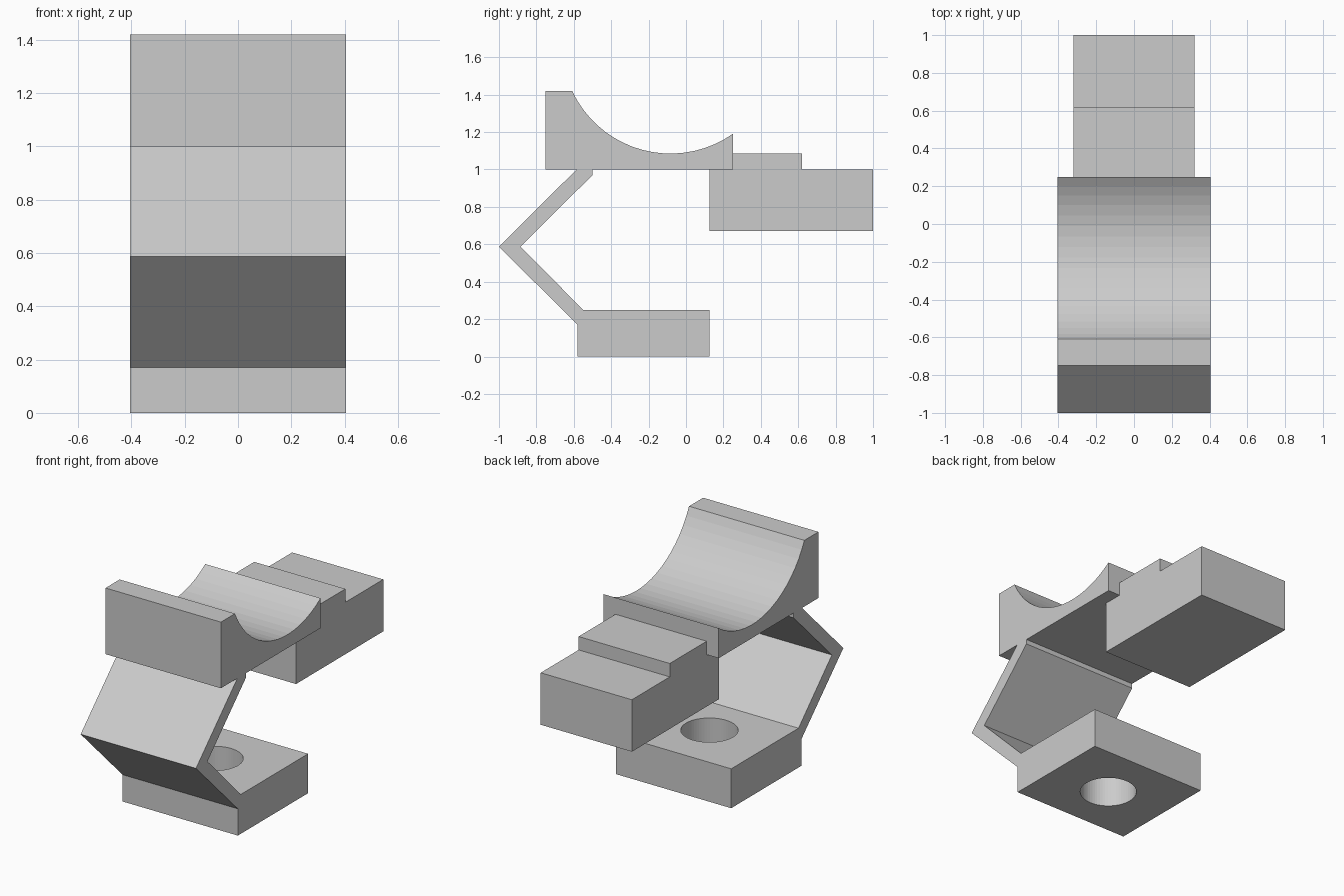
import bpy, bmesh, math

if "Cube" in bpy.data.objects:
    bpy.data.objects.remove(bpy.data.objects["Cube"])


def prism(name, profile, half_width):
    """Extrude a closed (y, z) profile symmetrically along x."""
    bm = bmesh.new()
    face = bm.faces.new([bm.verts.new((-half_width, y, z)) for y, z in profile])
    ext = bmesh.ops.extrude_face_region(bm, geom=[face])
    verts = [g for g in ext["geom"] if isinstance(g, bmesh.types.BMVert)]
    bmesh.ops.translate(bm, verts=verts, vec=(2 * half_width, 0, 0))
    bmesh.ops.recalc_face_normals(bm, faces=bm.faces)
    mesh = bpy.data.meshes.new(name)
    bm.to_mesh(mesh)
    bm.free()
    obj = bpy.data.objects.new(name, mesh)
    bpy.context.collection.objects.link(obj)
    return obj


WIDE, NARROW = 0.405, 0.32

# Base block with a round through-hole
base = prism("base_block", [(-0.58, 0), (0.125, 0), (0.125, 0.25), (-0.58, 0.25)], WIDE)
bpy.ops.mesh.primitive_cylinder_add(vertices=64, radius=0.165, depth=0.6,
                                    location=(0, -0.235, 0.125))
cutter = bpy.context.object
cutter.name = "hole_cutter"
cutter.hide_render = True
cut = base.modifiers.new("hole", 'BOOLEAN')
cut.operation = 'DIFFERENCE'
cut.solver = 'EXACT'
cut.object = cutter
bpy.context.view_layer.objects.active = base
bpy.ops.object.modifier_apply(modifier=cut.name)
bpy.data.objects.remove(cutter)

# Bent strap joining base and cradle
prism("bent_strap", [(-0.58, 0.17), (-0.58, 0.25), (-0.55, 0.25), (-0.885, 0.587),
                     (-0.50, 0.97), (-0.50, 1.0), (-0.585, 1.0), (-1.0, 0.587)], WIDE)

# Cradle with a circular trough
radius, cy, cz = 0.58, -0.083, 1.665
a0, a1 = math.asin((0.25 - cy) / radius), -math.acos((cz - 1.42) / radius)
steps = 18
arc = []
for i in range(steps + 1):
    a = a0 + (a1 - a0) * i / steps
    arc.append((cy + radius * math.sin(a), cz - radius * math.cos(a)))
prism("cradle", [(-0.75, 1.0), (0.25, 1.0)] + arc + [(-0.75, 1.42)], WIDE)

# Stepped rear block
prism("stepped_block", [(0.125, 0.67), (1.0, 0.67), (1.0, 1.0), (0.62, 1.0),
                        (0.62, 1.085), (0.25, 1.085), (0.25, 1.0), (0.125, 1.0)], NARROW)
